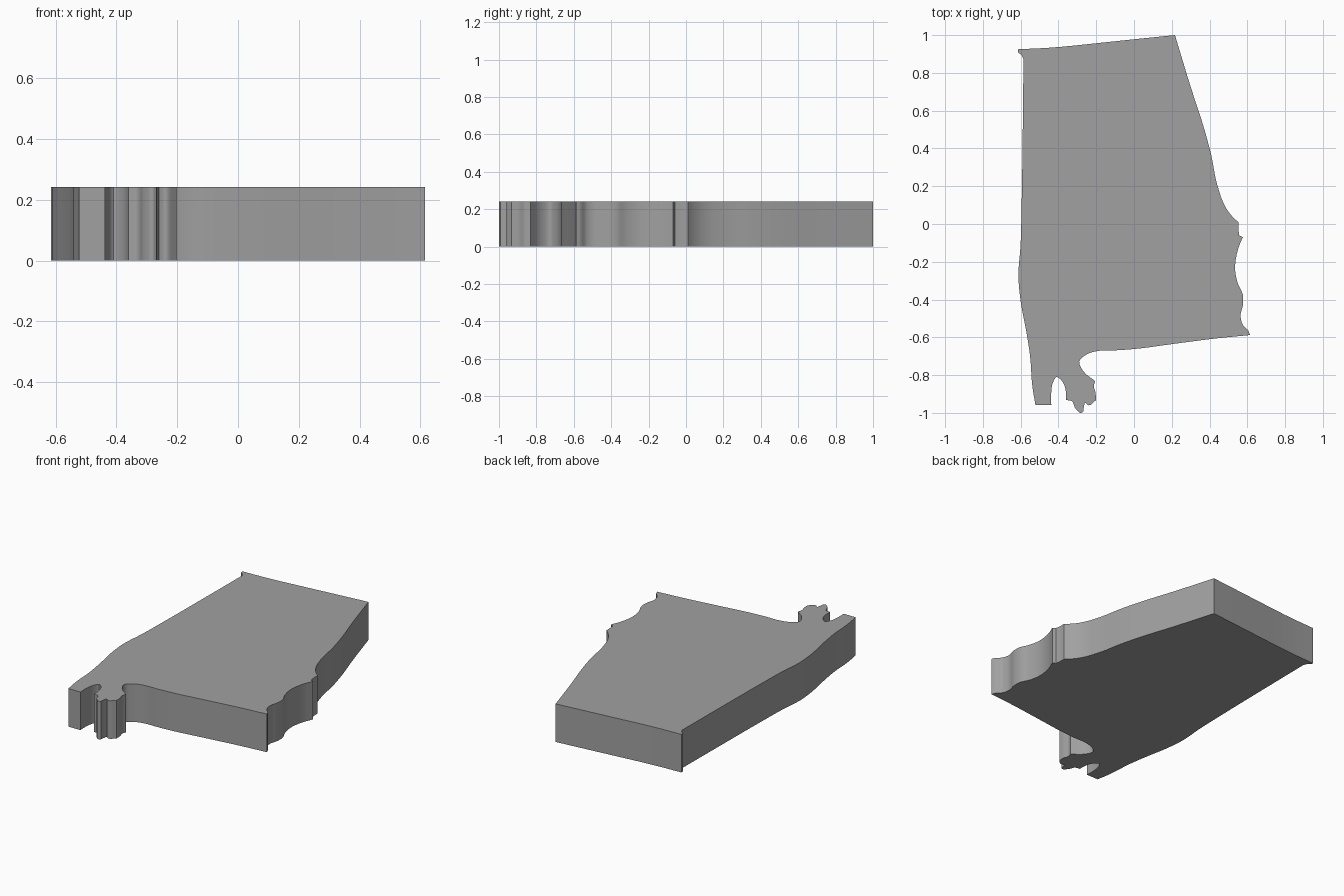
import bpy
import bmesh
from mathutils import Vector

if "Cube" in bpy.data.objects:
    bpy.data.objects.remove(bpy.data.objects["Cube"])

HEIGHT = 0.242
STEPS = 4

# Outline as smooth runs (clockwise); each run ends at the next run's first corner
runs = [
    # top edge
    [(-.615, .925), (-.45, .933), (-.17, .96), (.02, .98)],
    # right side, upper slope
    [(.217, 1), (.302, .72), (.367, .52), (.41, .36), (.44, .21), (.49, .08), (.525, .035)],
    [(.552, .01), (.553, -.03)],
    [(.557, -.06)],
    # right side, lower waves
    [(.576, -.07), (.552, -.13), (.536, -.25), (.552, -.32), (.575, -.37), (.578, -.42),
     (.564, -.49), (.577, -.535), (.605, -.565)],
    # lower edge curling into the tab
    [(.615, -.588), (.45, -.604), (.2, -.636), (0, -.662), (-.1, -.669), (-.19, -.672),
     (-.25, -.69), (-.29, -.727), (-.27, -.777)],
    [(-.205, -.832), (-.213, -.86), (-.204, -.89)],
    # tab bottom
    [(-.202, -.933), (-.24, -.96)],
    [(-.26, -.945), (-.266, -.97)],
    [(-.268, -.993), (-.28, -1), (-.31, -.977), (-.33, -.937)],
    # notch
    [(-.36, -.932), (-.362, -.88), (-.38, -.833), (-.41, -.81), (-.43, -.842), (-.438, -.89)],
    # foot
    [(-.438, -.958)],
    # left side
    [(-.522, -.958), (-.538, -.86), (-.55, -.7), (-.57, -.57), (-.6, -.41), (-.612, -.27),
     (-.601, -.12), (-.595, .1), (-.589, .5)],
    [(-.585, .873), (-.593, .89)],
    [(-.615, .91)],
]


def smooth_run(pts):
    """Catmull-Rom samples of an open run, without its last point."""
    p = [Vector(q) for q in pts]
    if len(p) == 2:
        return p[:1]
    p = [2 * p[0] - p[1]] + p + [2 * p[-1] - p[-2]]
    out = []
    for a, b, c, d in zip(p, p[1:], p[2:], p[3:]):
        # non-uniform tangents avoid overshoot where spacing changes
        la, lb, lc = (b - a).length, (c - b).length, (d - c).length
        m1 = ((b - a) / la * lb + (c - b) / lb * la) / (la + lb) * lb
        m2 = ((c - b) / lb * lc + (d - c) / lc * lb) / (lb + lc) * lb
        for i in range(STEPS):
            t = i / STEPS
            out.append(b * (2*t**3 - 3*t**2 + 1) + m1 * (t**3 - 2*t**2 + t)
                       + c * (3*t**2 - 2*t**3) + m2 * (t**3 - t**2))
    return out


outline = []
for i, run in enumerate(runs):
    outline += smooth_run(run + [runs[(i + 1) % len(runs)][0]])

# Extruded slab
bm = bmesh.new()
base = bm.faces.new([bm.verts.new((p.x, p.y, 0)) for p in outline])
res = bmesh.ops.extrude_face_region(bm, geom=[base], use_keep_orig=True)
top = [g for g in res["geom"] if isinstance(g, bmesh.types.BMVert)]
bmesh.ops.translate(bm, verts=top, vec=(0, 0, HEIGHT))
bmesh.ops.recalc_face_normals(bm, faces=bm.faces)
mesh = bpy.data.meshes.new("map_slab")
bm.to_mesh(mesh)
bm.free()
slab = bpy.data.objects.new("map_slab", mesh)
bpy.context.collection.objects.link(slab)

# Darker grey
grey = bpy.data.materials.new("dark_grey")
grey.diffuse_color = (0.355, 0.355, 0.355, 1)
grey.use_nodes = True
grey.node_tree.nodes["Principled BSDF"].inputs["Base Color"].default_value = grey.diffuse_color
mesh.materials.append(grey)

# Smooth walls, crisp rims and corners
bpy.context.view_layer.objects.active = slab
slab.select_set(True)
bpy.ops.object.shade_smooth_by_angle(angle=0.7)
